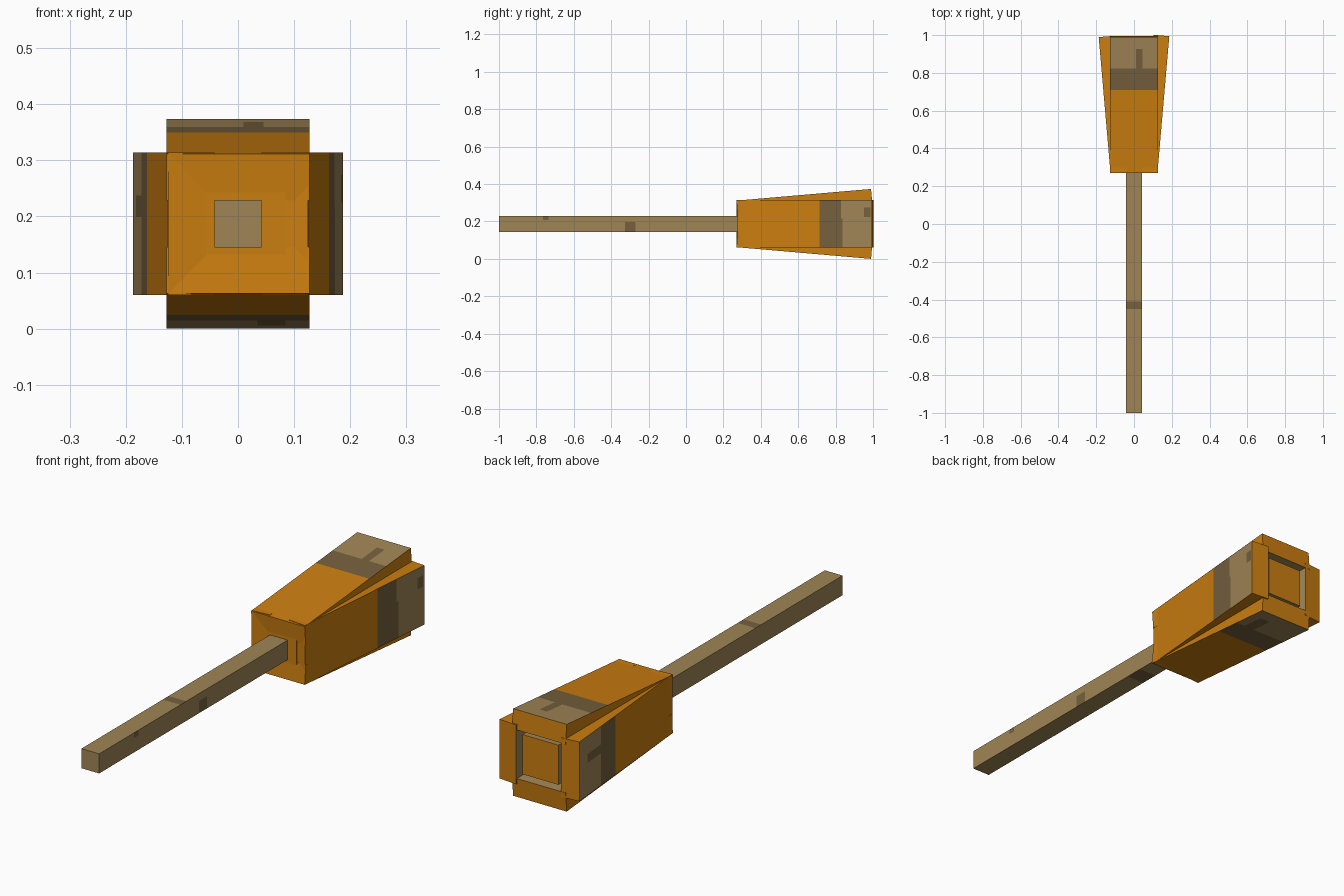
import bpy, bmesh, math
from mathutils import Matrix, Vector

if "Cube" in bpy.data.objects:
    bpy.data.objects.remove(bpy.data.objects["Cube"])

MID = 0.187          # height of the broom axis
HEAD_Y = 0.27        # where the head begins
SLAB_LEN = 0.722
SLAB_T = 0.083


def material(name, rgb):
    m = bpy.data.materials.new(name)
    m.diffuse_color = (*rgb, 1)
    m.use_nodes = True
    m.node_tree.nodes["Principled BSDF"].inputs["Base Color"].default_value = m.diffuse_color
    return m


MATS = [material("orange_straw", (0.60, 0.209, 0.005)),
        material("light_wood", (0.352, 0.235, 0.093)),
        material("dark_wood", (0.18, 0.118, 0.047))]
ORANGE, LIGHT, DARK = range(3)


def box(name, lo, hi, rule, cuts=(), matrix=Matrix()):
    """Box from lo to hi, sliced at (axis, value) cuts, coloured by rule(centre, normal)."""
    bm = bmesh.new()
    lo, hi = Vector(lo), Vector(hi)
    bmesh.ops.create_cube(bm, size=1)
    for v in bm.verts:
        v.co = (lo + hi) / 2 + v.co * (hi - lo)
    for axis, value in sorted(set(cuts)):
        if lo[axis] < value < hi[axis]:
            co, no = Vector(), Vector()
            co[axis], no[axis] = value, 1
            bmesh.ops.bisect_plane(bm, geom=bm.verts[:] + bm.edges[:] + bm.faces[:],
                                   plane_co=co, plane_no=no)
    bm.normal_update()
    for f in bm.faces:
        f.material_index = rule(f.calc_center_median(), f.normal)
    mesh = bpy.data.meshes.new(name)
    bm.to_mesh(mesh)
    bm.free()
    for m in MATS:
        mesh.materials.append(m)
    ob = bpy.data.objects.new(name, mesh)
    ob.matrix_world = matrix
    bpy.context.collection.objects.link(ob)
    return ob


# Handle: knots are (face axis, face sign, y0, y1, z0, z1)
H = 0.042
knots = [(0, 1, -0.765, -0.735, 0.02, H), (0, 1, -0.325, -0.27, -H, 0.01),
         (2, 1, -0.45, -0.41, -H, H), (2, -1, 0.01, 0.09, -H, H)]


def handle_rule(c, n):
    for axis, sign, y0, y1, z0, z1 in knots:
        if n[axis] * sign > 0.9 and y0 < c.y < y1 and (axis == 2 or z0 < c.z < z1):
            return DARK
    return LIGHT


handle_cuts = [(1, y) for k in knots for y in k[2:4]] + [(2, z) for k in knots for z in k[4:]]
box("handle", (-H, -1, -H), (H, 0.3, H), handle_rule, handle_cuts,
    Matrix.Translation((0, 0, MID)))

# Core of the head, orange at both ends and banded along its sides
box("head_core", (-0.085, 0.276, -0.085), (0.085, 0.985, 0.085),
    lambda c, n: ORANGE if abs(n.y) > 0.9 or c.y < 0.71 else (DARK if c.y < 0.83 else LIGHT),
    [(1, 0.71), (1, 0.83)], Matrix.Translation((0, 0, MID)))

# Four flared slabs: dark patches are (x0, x1, y0, y1) beyond the dark band
slabs = [("top_slab", [(0.01, 0.045, 0.55, 0.66)], 0),
         ("right_slab", [(-0.087, -0.038, 0.68, 0.715), (-0.03, 0.127, 0.55, 0.565)], 0.005),
         ("bottom_slab", [(-0.085, -0.035, 0.55, 0.66)], 0),
         ("left_slab", [(0.012, 0.05, 0.55, 0.66)], 0)]
BAND0, BAND1 = 0.44, 0.555

for i, (name, patches, shift) in enumerate(slabs):
    def slab_rule(c, n, patches=patches):
        if abs(n.z) < 0.9 or c.y < BAND0:
            return ORANGE
        if c.y < BAND1:
            return DARK
        if n.z > 0 and any(a < c.x < b and p < c.y < q for a, b, p, q in patches):
            return DARK
        return LIGHT

    cuts = [(1, BAND0), (1, BAND1)]
    cuts += [(0, x) for p in patches for x in p[:2]] + [(1, y) for p in patches for y in p[2:]]
    place = (Matrix.Translation((0, 0, MID)) @ Matrix.Rotation(i * math.pi / 2, 4, 'Y')
             @ Matrix.Translation((0, HEAD_Y + shift, 0.1245))
             @ Matrix.Rotation(math.radians(4.95), 4, 'X'))
    box(name, (-0.127, 0, -SLAB_T), (0.127, SLAB_LEN, 0), slab_rule, cuts, place)
